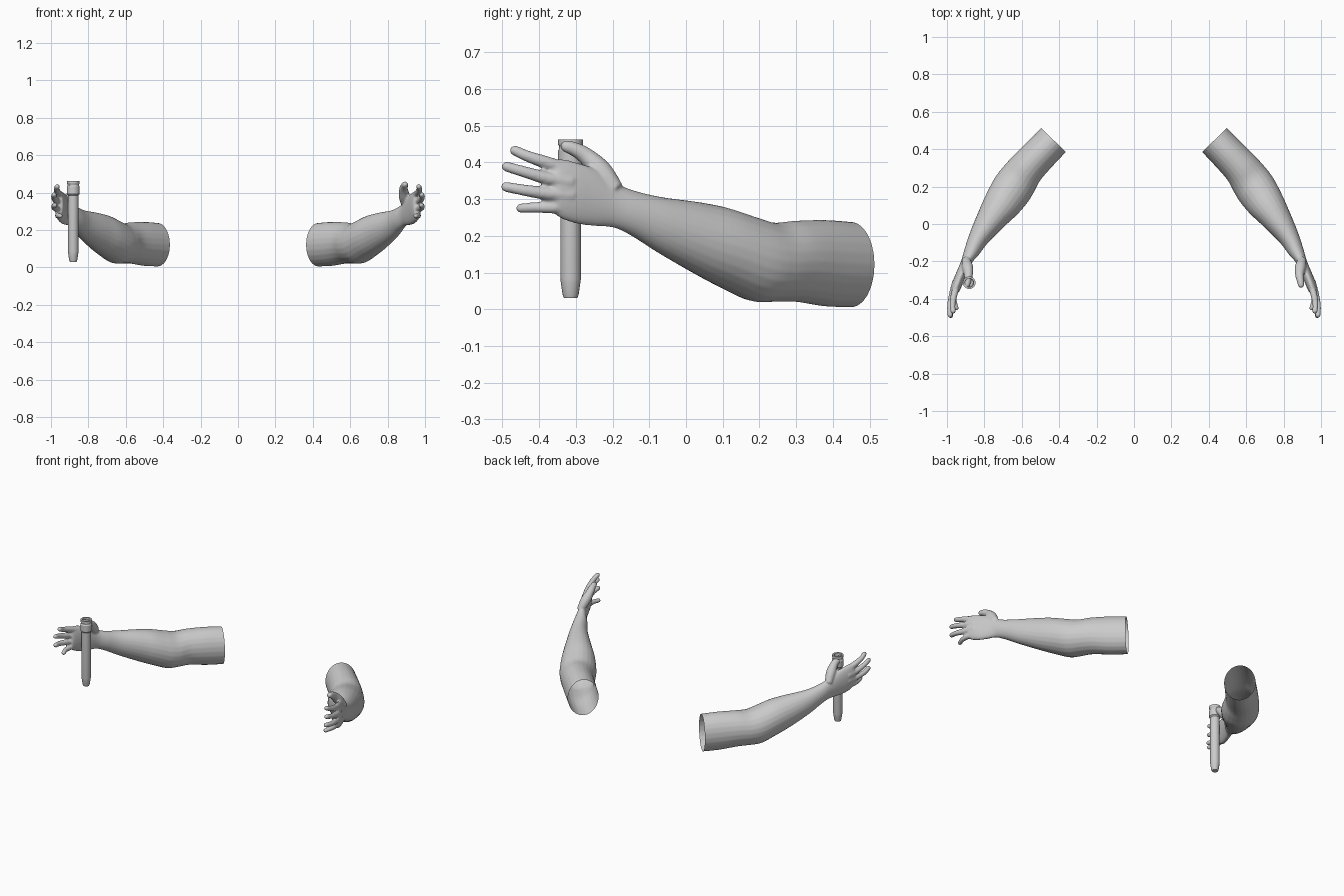
import bpy, bmesh, math
from mathutils import Vector, Matrix

if "Cube" in bpy.data.objects:
    bpy.data.objects.remove(bpy.data.objects["Cube"])


def spline(rows, n):
    # Catmull-Rom interpolation through rows of numbers
    out = []
    for i in range(len(rows) - 1):
        p0, p1 = rows[max(i - 1, 0)], rows[i]
        p2, p3 = rows[i + 1], rows[min(i + 2, len(rows) - 1)]
        for k in range(n):
            t = k / n
            out.append([0.5 * (2 * b + (c - a) * t + (2 * a - 5 * b + 4 * c - d) * t * t
                               + (3 * b - a - 3 * c + d) * t ** 3)
                        for a, b, c, d in zip(p0, p1, p2, p3)])
    out.append(list(rows[-1]))
    return out


def loft(bm, rings, seg=24):
    # rings of (centre, half axis u, half axis v), capped at both ends
    loops = []
    for c, u, v in rings:
        loops.append([bm.verts.new(c + u * math.cos(2 * math.pi * k / seg)
                                   + v * math.sin(2 * math.pi * k / seg)) for k in range(seg)])
    faces = [bm.faces.new(loops[0]), bm.faces.new(loops[-1][::-1])]
    for a, b in zip(loops, loops[1:]):
        for k in range(seg):
            j = (k + 1) % seg
            faces.append(bm.faces.new((a[j], a[k], b[k], b[j])))
    bmesh.ops.recalc_face_normals(bm, faces=faces)


def digit(bm, pts):
    # rounded tapering tube through (x, y, z, radius) points
    rows = spline(pts, 4)
    d = (Vector(rows[-1][:3]) - Vector(rows[-2][:3])).normalized()
    end, r = Vector(rows[-1][:3]), rows[-1][3]
    for a in (30, 55, 75, 86):
        t = math.radians(a)
        rows.append([*(end + d * (r * (math.sin(t) - 0) - 0)), r * math.cos(t)])
    centres = [Vector(p[:3]) for p in rows]
    rings = []
    for i, p in enumerate(rows):
        t = (centres[min(i + 1, len(rows) - 1)] - centres[max(i - 1, 0)]).normalized()
        u = t.cross(Vector((1, 0, 0))).normalized()
        rings.append((centres[i], u * p[3], t.cross(u) * p[3]))
    loft(bm, rings, 14)


# Arm sections: inner x, y, outer x, y, bottom z, top z
ARM = [
    (.364, .385, .497, .513, .005, .238),
    (.430, .315, .570, .440, .008, .243),
    (.500, .235, .645, .365, .020, .241),
    (.535, .170, .700, .305, .020, .236),
    (.567, .118, .745, .245, .022, .252),
    (.620, .055, .790, .160, .055, .277),
    (.684, -.005, .830, .070, .093, .292),
    (.780, -.100, .875, -.040, .152, .306),
    (.830, -.165, .905, -.130, .200, .325),
    (.865, -.205, .922, -.190, .222, .348),
    (.888, -.252, .944, -.245, .226, .382),
    (.908, -.300, .966, -.298, .233, .400),
    (.926, -.345, .980, -.345, .250, .409),
    (.938, -.368, .974, -.368, .275, .395),
]
start = [a - 0.3 * (b - a) for a, b in zip(ARM[0], ARM[1])]

bm = bmesh.new()
rings = []
for ix, iy, ox, oy, zb, zt in spline([start] + ARM, 5):
    rings.append((Vector(((ix + ox) / 2, (iy + oy) / 2, (zb + zt) / 2)),
                  Vector((ox - ix, oy - iy, 0)) / 2, Vector((0, 0, (zt - zb) / 2))))
loft(bm, rings)

# Four fingers and the thumb
digit(bm, [(.945, -.32, .380, .018), (.962, -.38, .399, .018), (.970, -.43, .416, .0155), (.967, -.466, .432, .014)])
digit(bm, [(.955, -.31, .345, .018), (.972, -.38, .357, .018), (.984, -.44, .374, .0155), (.983, -.488, .388, .014)])
digit(bm, [(.955, -.31, .310, .018), (.972, -.38, .315, .018), (.984, -.44, .324, .0155), (.980, -.490, .333, .014)])
digit(bm, [(.945, -.31, .278, .018), (.960, -.36, .277, .017), (.962, -.41, .277, .0145), (.950, -.450, .275, .013)])
digit(bm, [(.900, -.19, .325, .022), (.890, -.23, .375, .030), (.885, -.27, .415, .024),
           (.889, -.30, .434, .020), (.893, -.325, .443, .017)])

solid = bpy.data.meshes.new("arm_solid")
bm.to_mesh(solid)
bm.free()

# Fuse the parts into one smooth skin
arm = bpy.data.objects.new("left_arm", solid)
bpy.context.collection.objects.link(arm)
fuse = arm.modifiers.new("fuse", 'REMESH')
fuse.mode = 'VOXEL'
fuse.voxel_size = 0.005
relax = arm.modifiers.new("relax", 'SMOOTH')
relax.factor = 0.5
relax.iterations = 5
skin = bpy.data.meshes.new_from_object(arm.evaluated_get(bpy.context.evaluated_depsgraph_get()))
arm.modifiers.clear()

# Cut the upper arm open
bm = bmesh.new()
bm.from_mesh(skin)
bmesh.ops.bisect_plane(bm, geom=bm.verts[:] + bm.edges[:] + bm.faces[:],
                       plane_co=(.4305, .449, .12), plane_no=(-.128, .133, 0), clear_outer=True)
for f in bm.faces:
    f.smooth = True
bm.to_mesh(skin)
bm.free()
arm.data = skin

# Opposite arm
mirrored = skin.copy()
mirrored.transform(Matrix.Scale(-1, 4, (1, 0, 0)))
mirrored.flip_normals()
other = bpy.data.objects.new("right_arm", mirrored)
bpy.context.collection.objects.link(other)

# Baton with a tapered foot and hollow collar
PROFILE = [(.018, .030), (.022, .040), (.027, .075), (.028, .082), (.028, .385), (.034, .392),
           (.034, .432), (.031, .437), (.031, .443), (.034, .448), (.034, .462), (.024, .462), (.022, .435)]
bm = bmesh.new()
loft(bm, [(Vector((-.881, -.314, z)), Vector((r, 0, 0)), Vector((0, r, 0))) for r, z in PROFILE], 16)
mesh = bpy.data.meshes.new("baton")
bm.to_mesh(mesh)
bm.free()
baton = bpy.data.objects.new("baton", mesh)
bpy.context.collection.objects.link(baton)
bpy.context.view_layer.objects.active = baton
baton.select_set(True)
bpy.ops.object.shade_smooth_by_angle(angle=math.radians(30))
